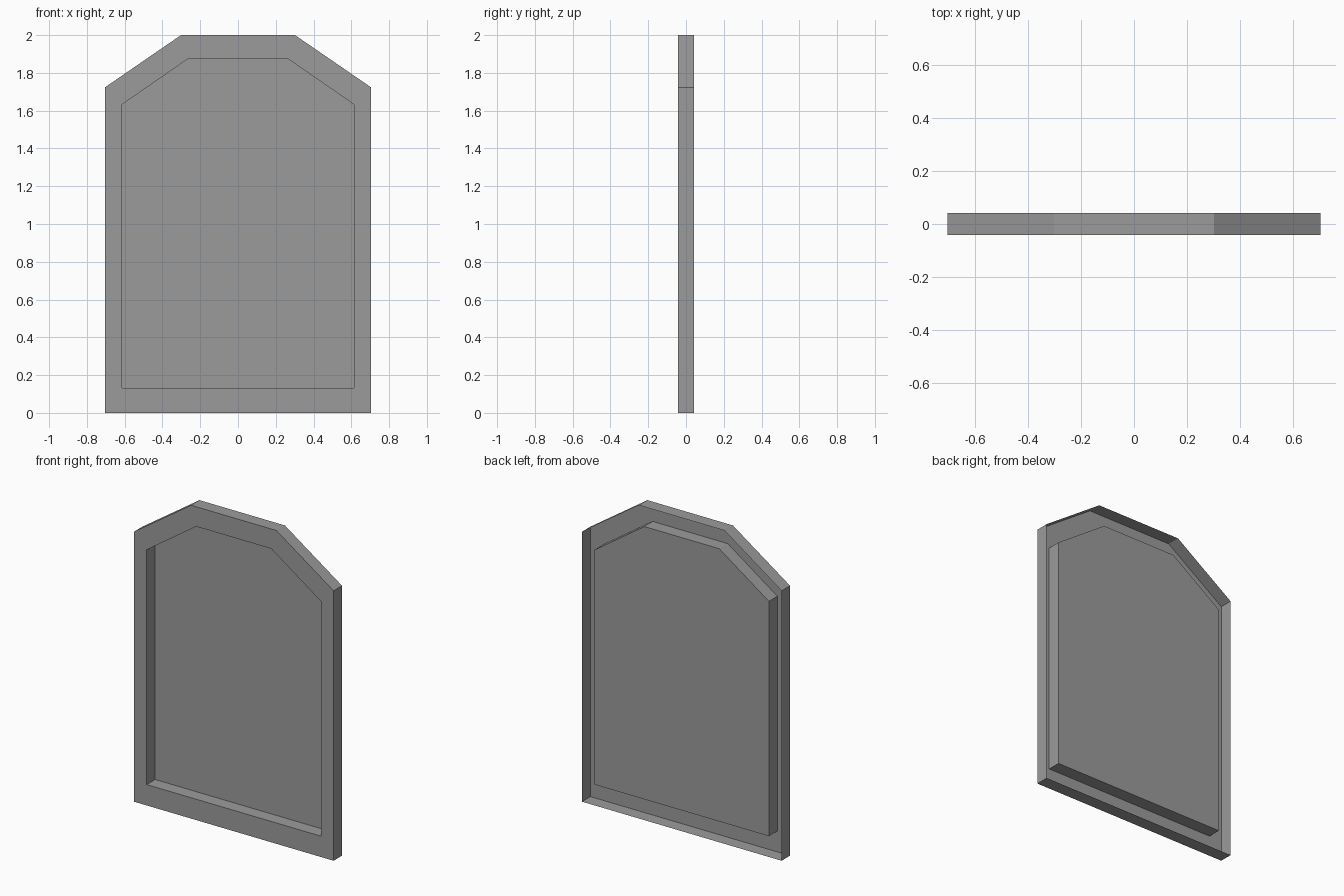
import bpy, bmesh

if "Cube" in bpy.data.objects:
    bpy.data.objects.remove(bpy.data.objects["Cube"], do_unlink=True)

HALF_DEPTH = 0.0425

grey = bpy.data.materials.new("plain grey")
grey.use_nodes = True
colour = (0.33, 0.33, 0.33, 1)
grey.diffuse_color = colour
grey.node_tree.nodes["Principled BSDF"].inputs["Base Color"].default_value = colour


def outline(width, base, shoulder, top_width, top):
    """Arched outline with clipped corners, anticlockwise from the front."""
    right = [(width, base), (width, shoulder), (top_width, top)]
    return right + [(-x, z) for x, z in reversed(right)]


def ring(bm, points, y):
    return [bm.verts.new((x, y, z)) for x, z in points]


def bridge(bm, a, b):
    n = len(a)
    for i in range(n):
        j = (i + 1) % n
        bm.faces.new((a[i], a[j], b[j], b[i]))


def make_object(name, bm):
    mesh = bpy.data.meshes.new(name)
    bm.to_mesh(mesh)
    bm.free()
    mesh.materials.append(grey)
    obj = bpy.data.objects.new(name, mesh)
    bpy.context.collection.objects.link(obj)


outer = outline(0.705, 0, 1.723, 0.302, 2)
inner = outline(0.615, 0.133, 1.632, 0.265, 1.874)

# Frame: thin outer rim and front border, open at the back
bm = bmesh.new()
rim_back = ring(bm, outer, HALF_DEPTH)
rim_front = ring(bm, outer, -HALF_DEPTH)
border_inner = ring(bm, inner, -HALF_DEPTH)
bridge(bm, rim_back, rim_front)
bridge(bm, rim_front, border_inner)
make_object("frame", bm)

# Recessed panel: thin tray walls and a flat pane at the back
bm = bmesh.new()
tray_front = ring(bm, inner, -HALF_DEPTH)
tray_back = ring(bm, inner, HALF_DEPTH)
bridge(bm, tray_front, tray_back)
bm.faces.new(tray_back)
make_object("recessed_panel", bm)
